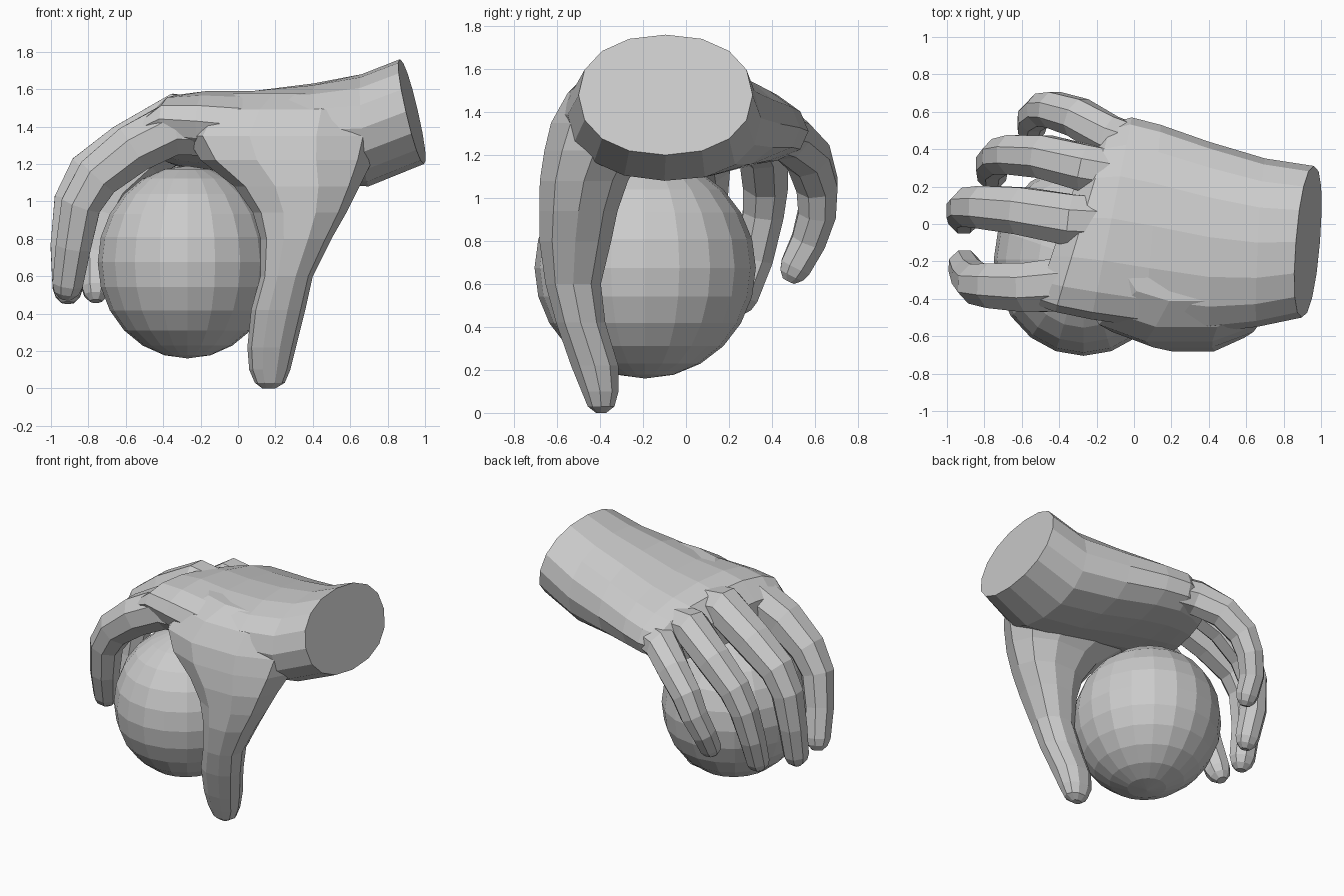
import bpy, bmesh
from math import cos, sin, pi, copysign
from mathutils import Vector

if "Cube" in bpy.data.objects:
    bpy.data.objects.remove(bpy.data.objects["Cube"])


def make_object(name, bm):
    bmesh.ops.recalc_face_normals(bm, faces=bm.faces)
    mesh = bpy.data.meshes.new(name)
    bm.to_mesh(mesh)
    bm.free()
    ob = bpy.data.objects.new(name, mesh)
    bpy.context.collection.objects.link(ob)
    return ob


def loft(name, rings):
    """Skin a list of equal-length point rings and cap both ends."""
    bm = bmesh.new()
    loops = [[bm.verts.new(p) for p in r] for r in rings]
    n = len(loops[0])
    for a, b in zip(loops, loops[1:]):
        for i in range(n):
            j = (i + 1) % n
            bm.faces.new((a[i], a[j], b[j], b[i]))
    bm.faces.new(loops[0])
    bm.faces.new(loops[-1])
    return make_object(name, bm)


def oval(n, power, phase=0.0):
    """Unit superellipse points."""
    pts = []
    for i in range(n):
        t = 2 * pi * (i + phase) / n
        c, s = cos(t), sin(t)
        pts.append((copysign(abs(c) ** (2 / power), c),
                    copysign(abs(s) ** (2 / power), s)))
    return pts


# Palm and wrist: x, y range, z range, z slope over y, x lean over y, x lean over z
palm_sections = [
    (0.93, -0.50, 0.31, 1.20, 1.76, 0.00, 0.08, -0.23),
    (0.68, -0.55, 0.35, 1.08, 1.68, -0.02, 0.05, -0.06),
    (0.40, -0.58, 0.44, 1.10, 1.63, -0.04, 0.0, 0.0),
    (0.10, -0.55, 0.53, 1.14, 1.59, -0.07, 0.08, 0.0),
    (-0.12, -0.51, 0.57, 1.16, 1.58, -0.11, 0.20, 0.0),
    (-0.27, -0.47, 0.54, 1.18, 1.55, -0.15, 0.30, 0.0),
    (-0.38, -0.43, 0.46, 1.21, 1.42, -0.17, 0.33, 0.0),
]
rings = []
for x, y0, y1, z0, z1, slope, ky, kz in palm_sections:
    yc, zc, a, b = (y0 + y1) / 2, (z0 + z1) / 2, (y1 - y0) / 2, (z1 - z0) / 2
    rings.append([(x + ky * a * u + kz * b * v, yc + a * u, zc + b * v + slope * a * u)
                  for u, v in oval(16, 2.2)])
hand = loft("hand", rings)

# Thumb with its broad base: z, x range, y range
thumb_sections = [
    (1.58, -0.05, 0.68, -0.42, -0.10),
    (1.49, -0.20, 0.76, -0.56, -0.10),
    (1.35, -0.28, 0.76, -0.64, -0.10),
    (1.22, -0.20, 0.72, -0.67, -0.18),
    (1.08, -0.02, 0.65, -0.69, -0.26),
    (0.94, 0.08, 0.58, -0.69, -0.31),
    (0.80, 0.12, 0.50, -0.69, -0.34),
    (0.60, 0.12, 0.40, -0.66, -0.39),
    (0.42, 0.07, 0.36, -0.61, -0.37),
    (0.22, 0.05, 0.31, -0.54, -0.31),
    (0.10, 0.06, 0.28, -0.49, -0.31),
    (0.03, 0.09, 0.25, -0.46, -0.33),
    (0.00, 0.13, 0.20, -0.42, -0.37),
]
rings = []
for z, x0, x1, y0, y1 in thumb_sections:
    rings.append([((x0 + x1) / 2 + (x1 - x0) / 2 * u, (y0 + y1) / 2 + (y1 - y0) / 2 * v, z)
                  for u, v in oval(10, 2.2)])
parts = [loft("thumb", rings)]


# Fingers: centre line points curling over the ball, root, base and tip radius
def finger(name, path, root, r0, r1):
    pts = [Vector(p) for p in path]
    end = (pts[-1] - pts[-2]).normalized()
    pts += [pts[-1] + end * r1 * 0.55, pts[-1] + end * r1 * 0.95]
    last = len(pts) - 1
    out = []
    for i, p in enumerate(pts):
        t = (pts[min(i + 1, last)] - pts[max(i - 1, 0)]).normalized()
        side = Vector((0, 1, 0))
        side = (side - t * side.dot(t)).normalized()
        up = t.cross(side)
        r = r0 + (r1 - r0) * min(1, i / (last - 2))
        r = root if i == 0 else r * {last - 1: 0.8, last: 0.4}.get(i, 1)
        out.append([p + side * r * u + up * r * v for u, v in oval(8, 2, 0.5)])
    return loft(name, out)


parts += [
    finger("index_finger", [(-0.02, -0.28, 1.37), (-0.35, -0.32, 1.39), (-0.56, -0.34, 1.28),
                            (-0.75, -0.33, 1.13), (-0.84, -0.32, 0.98), (-0.88, -0.28, 0.76),
                            (-0.91, -0.22, 0.56)], 0.14, 0.17, 0.088),
    finger("middle_finger", [(0.02, 0.0, 1.40), (-0.33, 0.02, 1.44), (-0.60, 0.07, 1.29),
                             (-0.80, 0.09, 1.15), (-0.88, 0.09, 1.00), (-0.91, 0.07, 0.76),
                             (-0.91, 0.03, 0.54)], 0.14, 0.16, 0.088),
    finger("ring_finger", [(0.05, 0.24, 1.37), (-0.26, 0.30, 1.38), (-0.48, 0.36, 1.23),
                           (-0.65, 0.37, 1.07), (-0.72, 0.36, 0.93), (-0.76, 0.32, 0.72),
                           (-0.76, 0.26, 0.54)], 0.13, 0.145, 0.082),
    finger("little_finger", [(0.12, 0.38, 1.32), (-0.14, 0.47, 1.29), (-0.30, 0.57, 1.19),
                             (-0.43, 0.61, 1.06), (-0.49, 0.61, 0.93), (-0.54, 0.57, 0.80),
                             (-0.55, 0.51, 0.68)], 0.11, 0.13, 0.078),
]

# Fuse thumb and fingers into the hand
bpy.context.view_layer.objects.active = hand
for part in parts:
    mod = hand.modifiers.new("fuse", 'BOOLEAN')
    mod.operation = 'UNION'
    mod.solver = 'EXACT'
    mod.object = part
    bpy.ops.object.modifier_apply(modifier=mod.name)
    bpy.data.objects.remove(part)

# Ball held under the palm
bm = bmesh.new()
bmesh.ops.create_uvsphere(bm, u_segments=20, v_segments=12, radius=1)
for v in bm.verts:
    v.co = Vector((-0.27 + 0.48 * v.co.x, -0.19 + 0.515 * v.co.y, 0.675 + 0.515 * v.co.z))
make_object("ball", bm)
